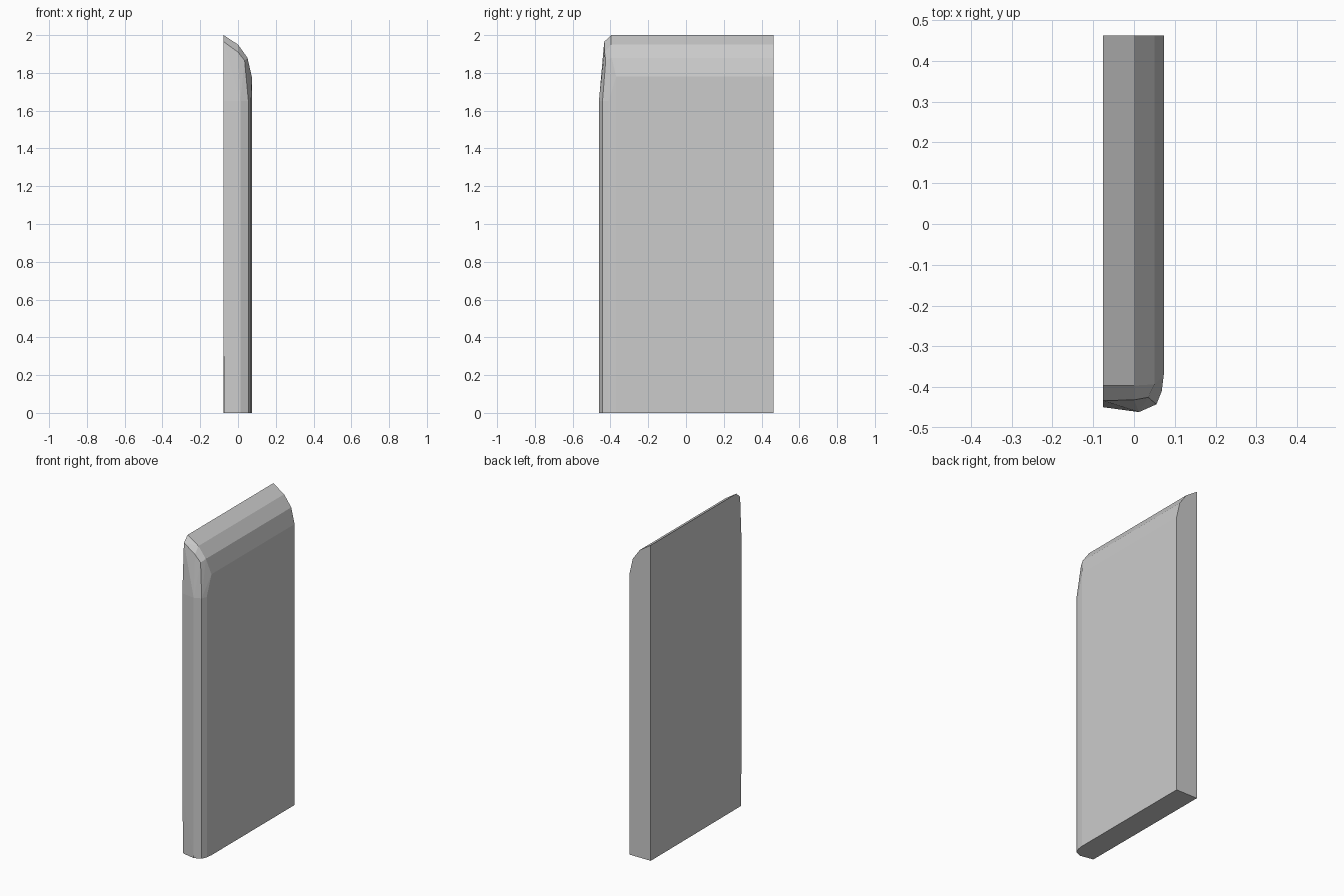
import bpy, bmesh, math

if "Cube" in bpy.data.objects:
    bpy.data.objects.remove(bpy.data.objects["Cube"])

BACK_Y = 0.462

# Top profile (x, z): flat left side, rounded over to the right side
top_profile = [(-0.076, 2.0), (0.0, 1.95), (0.05, 1.88), (0.073, 1.78)]
# Plan outline (x, y) of the rounded front edge
front_edge = [(0.012, -0.461), (0.055, -0.442), (0.068, -0.41), (0.073, -0.37)]

points = []
# Back end and its base corners
points += [(x, BACK_Y, z) for x, z in top_profile]
points += [(-0.076, BACK_Y, 0), (0.073, BACK_Y, 0)]
# Front end of the rounded top
points += [(x, y, z) for (x, z), y in zip(top_profile, (-0.396, -0.396, -0.393, -0.37))]
# Rounded front edge, from the base up to where it starts to taper
for z in (0.0, 1.65):
    points += [(x, y, z) for x, y in front_edge]
# Left front edge, slightly drawn in at the base
points += [(-0.073, -0.444, 0), (-0.076, -0.449, 0.37), (-0.076, -0.449, 1.65)]
# Front corner blend below the top
points += [(-0.076, -0.433, 1.965), (0.0, -0.431, 1.91), (0.035, -0.425, 1.865)]

# Convex slab skinned over the sections
bm = bmesh.new()
for p in points:
    bm.verts.new(p)
bmesh.ops.remove_doubles(bm, verts=bm.verts, dist=0.0005)
hull = bmesh.ops.convex_hull(bm, input=bm.verts)
loose = {g for g in hull["geom_interior"] + hull["geom_unused"]
         if isinstance(g, bmesh.types.BMVert)}
bmesh.ops.delete(bm, geom=list(loose), context='VERTS')
bmesh.ops.dissolve_limit(bm, angle_limit=math.radians(0.5),
                         verts=bm.verts, edges=bm.edges)
bmesh.ops.recalc_face_normals(bm, faces=bm.faces)

mesh = bpy.data.meshes.new("rounded_slab")
bm.to_mesh(mesh)
bm.free()
slab = bpy.data.objects.new("rounded_slab", mesh)
bpy.context.collection.objects.link(slab)
